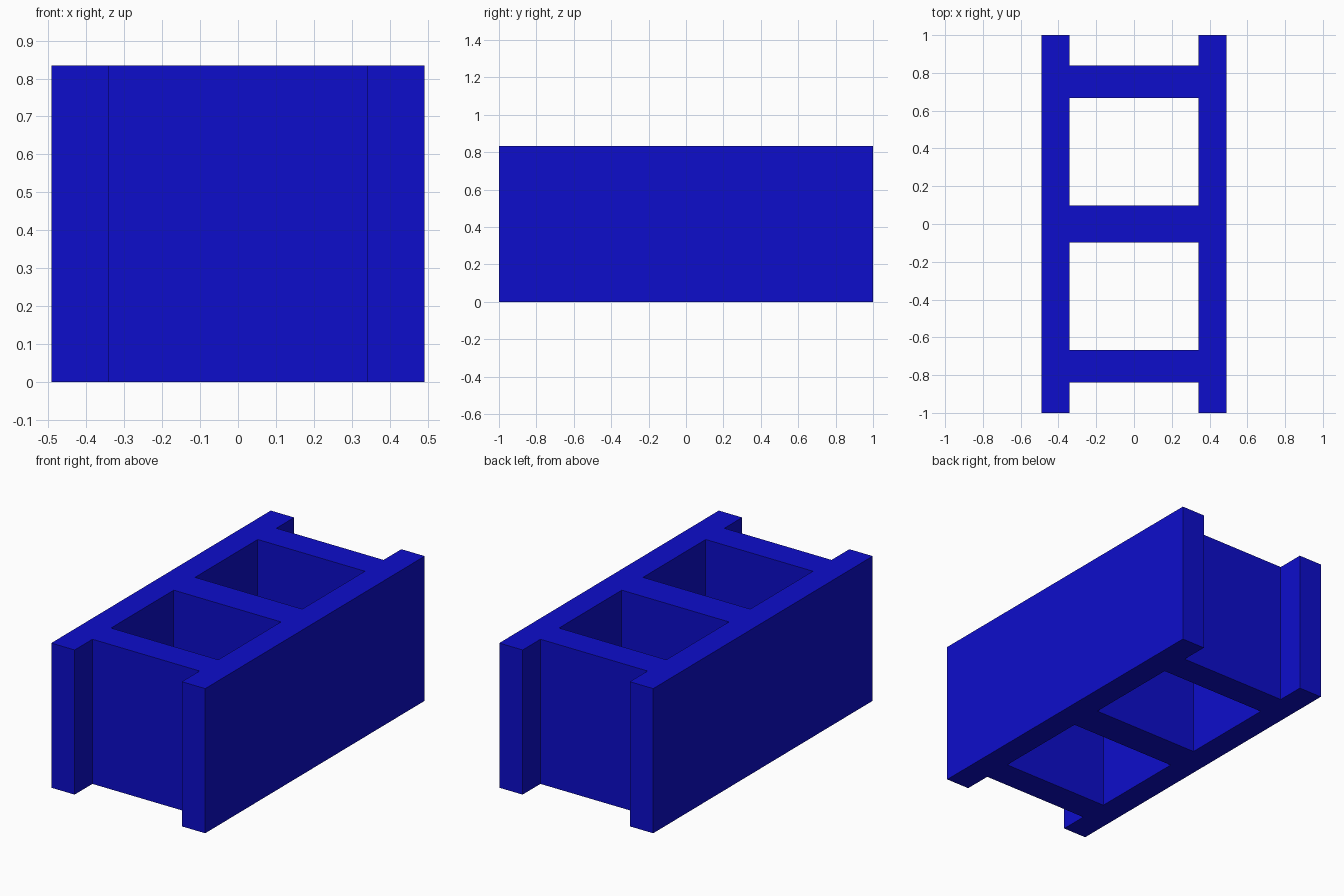
import bpy
import bmesh

HEIGHT = 0.834
XS = [-0.491, -0.342, 0.342, 0.491]
YS = [-1.0, -0.838, -0.668, -0.097, 0.097, 0.668, 0.838, 1.0]

cube = bpy.data.objects.get("Cube")
if cube:
    bpy.data.objects.remove(cube, do_unlink=True)

# Single blue finish
blue = bpy.data.materials.new("deep_blue")
blue.use_nodes = True
colour = (0.004, 0.004, 0.60, 1.0)
blue.diffuse_color = colour
blue.node_tree.nodes["Principled BSDF"].inputs["Base Color"].default_value = colour

# Plan: two full-length side walls joined by three cross webs
bm = bmesh.new()
grid = [[bm.verts.new((x, y, 0)) for y in YS] for x in XS]
for i in range(len(XS) - 1):
    for j in range(len(YS) - 1):
        is_wall = i != 1
        is_web = j % 2 == 1
        if is_wall or is_web:
            bm.faces.new((grid[i][j], grid[i + 1][j],
                          grid[i + 1][j + 1], grid[i][j + 1]))

# Raise the plan to full height, leaving the cores open
raised = bmesh.ops.extrude_face_region(bm, geom=bm.faces[:], use_keep_orig=True)
top = [v for v in raised["geom"] if isinstance(v, bmesh.types.BMVert)]
bmesh.ops.translate(bm, verts=top, vec=(0, 0, HEIGHT))
bmesh.ops.recalc_face_normals(bm, faces=bm.faces[:])

# Merge coplanar faces into clean flat panels
bmesh.ops.dissolve_limit(bm, angle_limit=0.01, verts=bm.verts[:], edges=bm.edges[:])

mesh = bpy.data.meshes.new("hollow_block")
bm.to_mesh(mesh)
bm.free()
mesh.materials.append(blue)
block = bpy.data.objects.new("hollow_block", mesh)
bpy.context.collection.objects.link(block)
